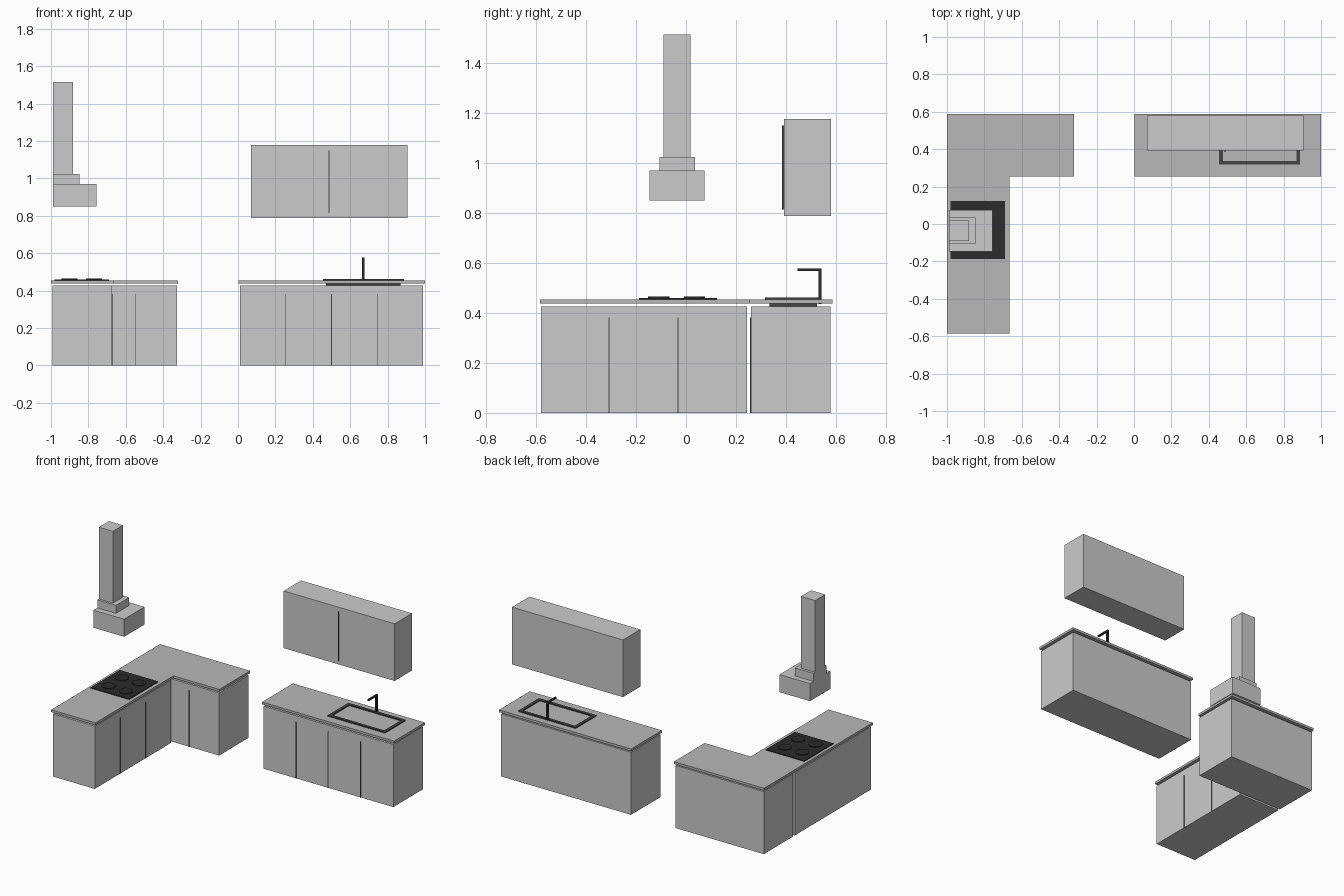
import bpy, bmesh
from mathutils import Matrix

if "Cube" in bpy.data.objects:
    bpy.data.objects.remove(bpy.data.objects["Cube"])


def material(name, v):
    m = bpy.data.materials.new(name)
    m.diffuse_color = (v, v, v, 1)
    m.use_nodes = True
    m.node_tree.nodes["Principled BSDF"].inputs["Base Color"].default_value = m.diffuse_color
    return m


STONE = material("stone", 0.48)
BLACK = material("black", 0.025)
DARK = material("dark_metal", 0.06)


def add_object(name, bm, mat=None):
    me = bpy.data.meshes.new(name)
    bm.to_mesh(me)
    bm.free()
    ob = bpy.data.objects.new(name, me)
    bpy.context.collection.objects.link(ob)
    if mat:
        me.materials.append(mat)
    return ob


def add_box(bm, x, y, z):
    size = [b - a for a, b in (x, y, z)]
    mid = [(a + b) / 2 for a, b in (x, y, z)]
    bmesh.ops.create_cube(bm, size=1, matrix=Matrix.Translation(mid) @ Matrix.Diagonal((*size, 1)))


def boxes(name, parts, mat=None):
    bm = bmesh.new()
    for p in parts:
        add_box(bm, *p)
    return add_object(name, bm, mat)


# Cabinets
Z = (0, 0.427)
boxes("left_base_cabinet", [((-0.992, -0.675), (-0.58, 0.244), Z)])
boxes("corner_base_cabinet", [((-0.992, -0.325), (0.261, 0.578), Z)])
boxes("right_base_cabinet", [((0.01, 0.99), (0.261, 0.578), Z)])
boxes("wall_cabinet", [((0.07, 0.907), (0.393, 0.58), (0.788, 1.178))])

# Thin door dividers
W = 0.002
D = (0.0, 0.383)
for i, y in enumerate((-0.308, -0.033)):
    boxes(f"left_door_divider_{i}", [((-0.677, -0.671), (y - W, y + W), D)], DARK)
for i, x in enumerate((-0.55, 0.255, 0.50, 0.745)):
    boxes(f"base_door_divider_{i}", [((x - W, x + W), (0.256, 0.263), D)], DARK)
boxes("wall_door_divider", [((0.485, 0.489), (0.385, 0.396), (0.815, 1.15))], DARK)

# Worktops floating above the cabinets
T = (0.439, 0.455)
boxes("left_worktop", [((-1.0, -0.666), (-0.585, 0.255), T)], STONE)
boxes("corner_worktop", [((-1.0, -0.32), (0.255, 0.587), T)], STONE)
boxes("right_worktop", [((0.003, 1.0), (0.255, 0.587), T)], STONE)

# Cooktop and four burners
boxes("cooktop", [((-0.98, -0.69), (-0.188, 0.124), (0.453, 0.461))], BLACK)
for i, x in enumerate((-0.9, -0.77)):
    for j, y in enumerate((-0.11, 0.034)):
        bm = bmesh.new()
        bmesh.ops.create_cone(bm, cap_ends=True, segments=24, radius1=0.043, radius2=0.043,
                              depth=0.008, matrix=Matrix.Translation((x, y, 0.462)))
        add_object(f"burner_{i}_{j}", bm, BLACK)

# Stepped extractor hood
boxes("hood_canopy", [((-0.988, -0.757), (-0.146, 0.074), (0.85, 0.97))])
boxes("hood_collar", [((-0.988, -0.847), (-0.106, 0.036), (0.97, 1.025))])
boxes("hood_chimney", [((-0.988, -0.881), (-0.09, 0.018), (1.025, 1.515))])

# Sink rim as a four-bar frame, with the basin plate below the worktop
x0, x1, y0, y1, r = 0.455, 0.888, 0.317, 0.54, 0.02
R = (0.454, 0.462)
boxes("sink_rim", [((x0, x1), (y0, y0 + r), R), ((x0, x1), (y1 - r, y1), R),
                   ((x0, x0 + r), (y0 + r, y1 - r), R), ((x1 - r, x1), (y0 + r, y1 - r), R)], DARK)
boxes("sink_basin", [((0.47, 0.87), (0.335, 0.525), (0.427, 0.44))], DARK)

# Tap
boxes("tap", [((0.664, 0.676), (0.53, 0.542), (0.437, 0.568)),
              ((0.664, 0.676), (0.446, 0.542), (0.568, 0.578))], BLACK)
